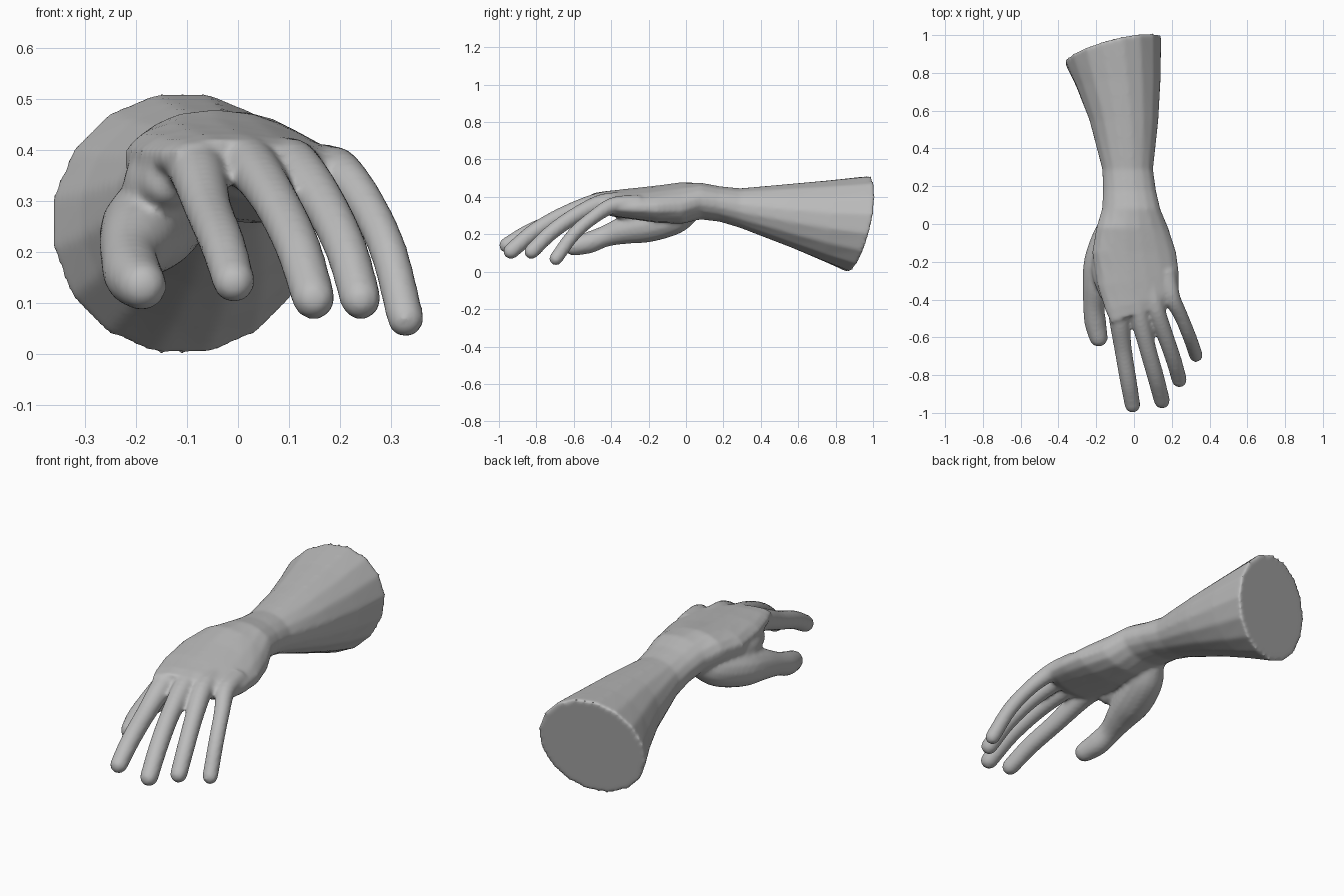
import bpy, bmesh, math
from mathutils import Vector

skin = bpy.data.materials.new("plain_grey")
skin.diffuse_color = (0.5, 0.5, 0.5, 1)
bm = bmesh.new()


def loft(rings):
    """Join equal-sized rings of points into a closed skin."""
    rows = [[bm.verts.new(p) for p in r] for r in rings]
    n = len(rows[0])
    for a, b in zip(rows, rows[1:]):
        for i in range(n):
            j = (i + 1) % n
            bm.faces.new((a[i], a[j], b[j], b[i]))
    bm.faces.new(rows[0][::-1])
    bm.faces.new(rows[-1])


def spline(keys, steps):
    """Catmull-Rom through tuples of numbers."""
    k = [Vector(t) for t in keys]
    k = [2 * k[0] - k[1]] + k + [2 * k[-1] - k[-2]]
    out = []
    for i in range(1, len(k) - 2):
        a, b, c, d = k[i - 1:i + 3]
        for s in range(steps):
            t = s / steps
            out.append(0.5 * (2 * b + (c - a) * t + (2 * a - 5 * b + 4 * c - d) * t * t
                              + (3 * b - a - 3 * c + d) * t ** 3))
    return out + [k[-2]]


def digit(keys, n=14):
    """Round tapering tube with a domed tip; keys are (x, y, z, radius)."""
    path = spline(keys, 5)
    tip, r = path[-1], path[-1][3]
    d = (path[-1].xyz - path[-2].xyz).normalized()
    for a in (25, 45, 65, 80):
        p = tip.xyz + d * r * math.sin(math.radians(a))
        path.append(Vector((*p, r * math.cos(math.radians(a)))))
    rings = []
    for i, p in enumerate(path):
        d = (path[min(i + 1, len(path) - 1)].xyz - path[max(i - 1, 0)].xyz).normalized()
        u = d.cross(Vector((0, 0, 1))).normalized()
        v = u.cross(d)
        rings.append([p.xyz + p[3] * (u * math.cos(t) + v * math.sin(t))
                      for t in (2 * math.pi * j / n for j in range(n))])
    loft(rings)


# forearm, wrist and palm: y, left, right, bottom, top, y-shift sideways, y-shift upward
sections = [
    (-0.47, -0.12, 0.20, 0.325, 0.415, 0.05, 0),
    (-0.41, -0.15, 0.235, 0.30, 0.427, 0.05, 0),
    (-0.30, -0.19, 0.238, 0.285, 0.44, 0.03, 0),
    (-0.15, -0.22, 0.222, 0.265, 0.457, 0, 0),
    (-0.02, -0.198, 0.18, 0.26, 0.475, 0, 0),
    (0.08, -0.168, 0.138, 0.28, 0.475, 0, 0),
    (0.18, -0.163, 0.115, 0.268, 0.456, 0, 0),
    (0.29, -0.167, 0.10, 0.235, 0.445, 0, 0),
    (0.55, -0.235, 0.128, 0.135, 0.468, 0, 0),
    (0.75, -0.305, 0.14, 0.06, 0.488, 0.02, 0.02),
    (0.925, -0.365, 0.143, 0.0, 0.51, 0.065, 0.055),
]
rings = []
for y, x0, x1, z0, z1, sx, sz in sections:
    ring = []
    for i in range(16):
        t = 2 * math.pi * (i + 0.5) / 16
        c, s = math.cos(t) * 1.02, math.sin(t) * 1.02
        droop = -0.022 * c if y < 0 else 0      # little-finger side hangs lower
        ring.append(((x0 + x1) / 2 + c * (x1 - x0) / 2, y + sx * c + sz * s,
                     (z0 + z1) / 2 + s * (z1 - z0) / 2 + droop))
    rings.append(ring)
loft(rings)

# index, middle, ring and little fingers
digit([(-0.09, -0.34, 0.37, 0.056), (-0.08, -0.48, 0.36, 0.056), (-0.058, -0.66, 0.285, 0.047),
       (-0.03, -0.83, 0.215, 0.045), (-0.008, -0.958, 0.142, 0.042)])
digit([(0.005, -0.34, 0.38, 0.054), (0.025, -0.47, 0.37, 0.052), (0.07, -0.65, 0.305, 0.046),
       (0.115, -0.81, 0.215, 0.045), (0.148, -0.935, 0.11, 0.043)])
digit([(0.09, -0.32, 0.375, 0.052), (0.115, -0.45, 0.365, 0.05), (0.165, -0.59, 0.30, 0.044),
       (0.21, -0.72, 0.21, 0.042), (0.24, -0.825, 0.108, 0.041)])
digit([(0.17, -0.25, 0.36, 0.052), (0.20, -0.385, 0.355, 0.045), (0.25, -0.49, 0.295, 0.038),
       (0.295, -0.60, 0.20, 0.037), (0.328, -0.695, 0.07, 0.037)])
# thumb with its fleshy base
digit([(-0.09, 0.03, 0.33, 0.06), (-0.13, -0.06, 0.285, 0.085), (-0.172, -0.2, 0.25, 0.093),
       (-0.195, -0.32, 0.225, 0.078), (-0.212, -0.43, 0.19, 0.058), (-0.205, -0.52, 0.155, 0.058),
       (-0.188, -0.60, 0.135, 0.05)])
# web between thumb and index finger
digit([(-0.14, -0.12, 0.36, 0.07), (-0.155, -0.25, 0.33, 0.07), (-0.14, -0.36, 0.335, 0.05)])

bmesh.ops.recalc_face_normals(bm, faces=bm.faces)
mesh = bpy.data.meshes.new("hand_and_forearm")
bm.to_mesh(mesh)
bm.free()
hand = bpy.data.objects.new("hand_and_forearm", mesh)
bpy.context.collection.objects.link(hand)
mesh.materials.append(skin)

# fuse the parts into one skin and soften the joins
fuse = hand.modifiers.new("fuse", "REMESH")
fuse.mode = "VOXEL"
fuse.voxel_size = 0.01
fuse.use_smooth_shade = True
soft = hand.modifiers.new("soften", "SMOOTH")
soft.factor = 0.5
soft.iterations = 8
